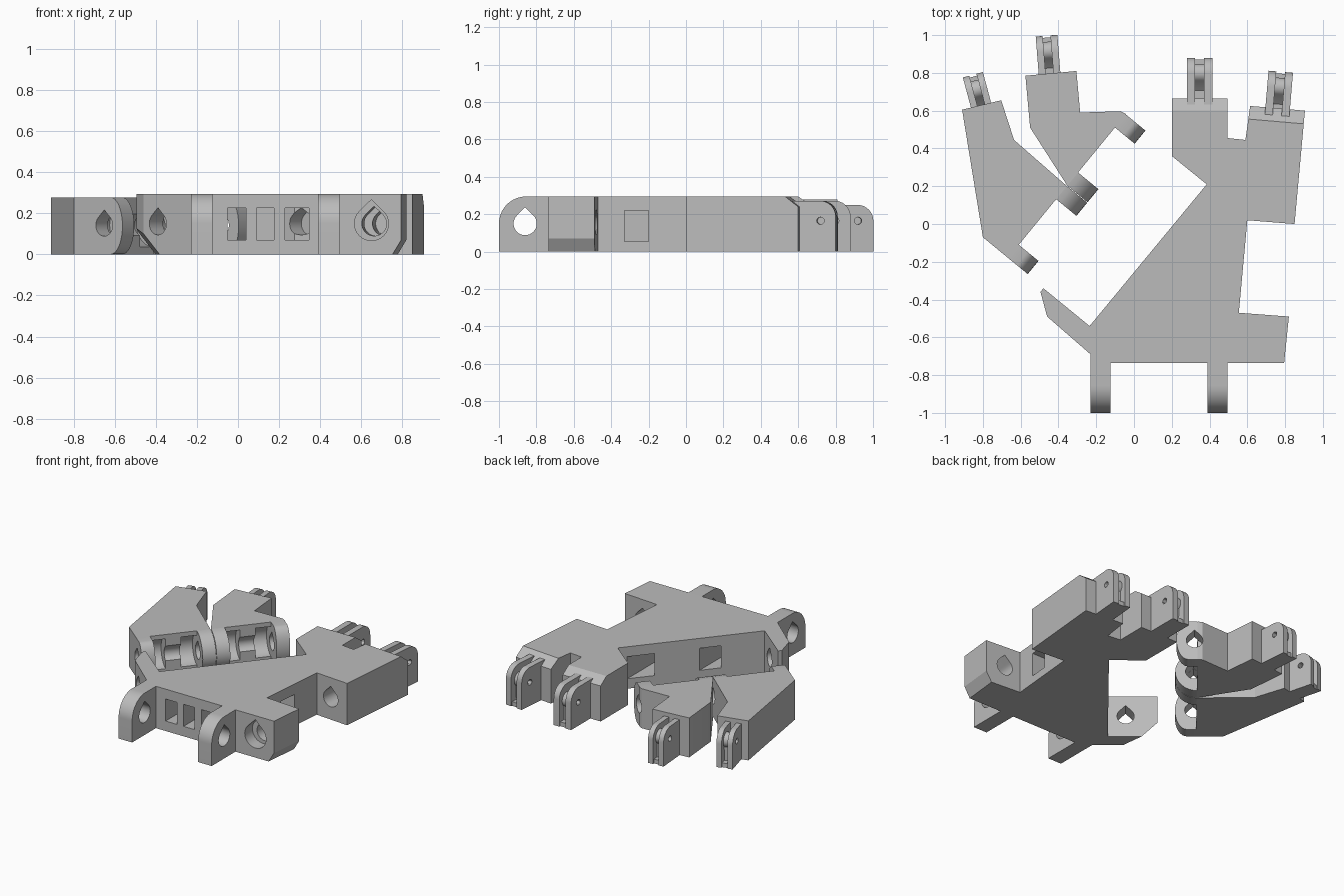
import bpy, bmesh, math
from mathutils import Vector as V

if "Cube" in bpy.data.objects:
    bpy.data.objects.remove(bpy.data.objects["Cube"])

grey = bpy.data.materials.new("plain grey")
grey.diffuse_color = (0.5, 0.5, 0.5, 1)
grey.use_nodes = True
grey.node_tree.nodes["Principled BSDF"].inputs["Base Color"].default_value = grey.diffuse_color
X, Y, Z = V((1, 0, 0)), V((0, 1, 0)), V((0, 0, 1))


def prism(name, pts, origin, a, b, d):
    """Polygon in the plane (a, b) at origin, extruded along d."""
    bm = bmesh.new()
    o, d = V(origin), V(d)
    low = [bm.verts.new(o + a * p[0] + b * p[1]) for p in pts]
    high = [bm.verts.new(v.co + d) for v in low]
    bm.faces.new(low)
    bm.faces.new(high)
    n = len(pts)
    for i in range(n):
        j = (i + 1) % n
        bm.faces.new((low[i], low[j], high[j], high[i]))
    bmesh.ops.recalc_face_normals(bm, faces=bm.faces)
    me = bpy.data.meshes.new(name)
    bm.to_mesh(me)
    bm.free()
    me.materials.append(grey)
    ob = bpy.data.objects.new(name, me)
    bpy.context.collection.objects.link(ob)
    return ob


def cut(ob, *cutters):
    for c in cutters:
        m = ob.modifiers.new("cut", 'BOOLEAN')
        m.operation, m.solver, m.object = 'DIFFERENCE', 'EXACT', c
        bpy.context.view_layer.objects.active = ob
        bpy.ops.object.modifier_apply(modifier=m.name)
        bpy.data.objects.remove(c)


def arc(cx, cz, rx, rz, a0, a1, n=16):
    return [(cx + rx * math.cos(math.radians(a0 + (a1 - a0) * i / n)),
             cz + rz * math.sin(math.radians(a0 + (a1 - a0) * i / n))) for i in range(n + 1)]


def drop(r):
    """Teardrop with its point upwards."""
    return arc(0, 0, r, r, 135, 405, 24) + [(0, r * 1.41)]


def rect(x0, x1, z0, z1):
    return [(x0, z0), (x1, z0), (x1, z1), (x0, z1)]


def bore(pts, origin, d):
    """Cutter running level along d, with its section upright."""
    d = V(d)
    return prism("bore", pts, origin, d.cross(Z).normalized(), Z, d)


def chamfer(p, q, out, w, h, z, up):
    """Wedge cutter along the edge p-q at height z."""
    p, q = V((*p, z)), V((*q, z))
    t = (q - p).normalized() * 0.02
    return prism("wedge", [(-2 * w, h), (w, -2 * h), (w, h)], p - t, V(out).normalized(),
                 Z * up, q - p + 2 * t)


# Palm plate
H = 0.295
u = V((0.634, 0.773, 0))     # hinge direction
v = V((0.773, -0.634, 0))    # away from the side sections
palm = prism("palm", [
    (-0.23, -0.735), (-0.23, -0.69), (-0.46, -0.49), (-0.495, -0.36), (-0.48, -0.34),
    (-0.235, -0.54), (0.385, 0.21), (0.2, 0.36), (0.2, 0.665), (0.495, 0.665),
    (0.495, 0.455), (0.59, 0.445), (0.615, 0.625), (0.905, 0.6), (0.85, 0),
    (0.6, 0.02), (0.555, -0.47), (0.82, -0.49), (0.795, -0.735)], (0, 0, 0), X, Y, Z * H)
cut(palm,
    # sloped finger ends and undercut edges
    chamfer((0.2, 0.665), (0.495, 0.665), Y, 0.065, 0.045, H, 1),
    chamfer((0.615, 0.625), (0.905, 0.6), (0.086, 1, 0), 0.07, 0.055, H, 1),
    chamfer((0.795, -0.735), (0.82, -0.49), (1, -0.1, 0), 0.042, 0.07, 0, -1),
    chamfer((-0.46, -0.49), (-0.48, -0.33), -v, 0.1, 0.1, 0, -1),
    # three square channels in the front, one in the right side
    bore(rect(-0.05, 0.04, 0.07, 0.225), (0, -0.8, 0), Y * 0.9),
    bore(rect(0.09, 0.175, 0.07, 0.225), (0, -0.8, 0), Y * 0.3),
    bore(rect(0.23, 0.345, 0.07, 0.225), (0, -0.8, 0), Y * 1.1),
    bore(rect(-0.065, 0.065, 0.055, 0.22), (0.65, -0.265, 0), X * -0.3),
    # stepped side hole and the matching hole in the finger base
    bore(drop(0.083), (0.65, -0.78, 0.15), (0, 0.13, 0)),
    bore(drop(0.06), (0.66, -0.7, 0.15), (0.02, 0.3, 0)),
    bore(drop(0.06), (0.71, -0.05, 0.15), (0.02, 0.25, 0)),
    # hinge holes
    bore(drop(0.055), V((-0.39, -0.55, 0.15)) - u * 0.08, u * 0.3),
    bore(drop(0.055), V((0.275, 0.26, 0.15)) - u * 0.12, u * 0.24))

# Wrist lugs at the front
for side, x in (("left", -0.23), ("right", 0.39)):
    lug = prism(side + "_wrist_lug", [(-0.735, 0), (-0.735, H)]
                + arc(-0.855, 0.15, 0.145, 0.145, 90, 180) + [(-1, 0)],
                (x, 0, 0), Y, Z, X * 0.105)
    cut(lug, bore(drop(0.062), (x - 0.05, -0.86, 0.15), X * 0.2))

# Two folding side sections, placed along the hinge line
O = V((-0.61, -0.11, 0))
T = 0.278


def at(du, dv=0.0, z=0.0):
    return O + u * du + v * dv + Z * z


def section(name, outer, u0, u1, end_tab, mid_tab):
    """Plate with its wall on the hinge line from u0 to u1, and two hinge tabs."""
    wall = [tuple(at(s)[:2]) for s in (u0, u1)]
    plate = prism(name + "_plate", wall + outer, (0, 0, 0), X, Y, Z * T)
    inner0 = min(end_tab, mid_tab) + 0.09
    inner1 = max(end_tab, mid_tab)
    third = (inner1 - inner0) / 3
    cut(plate,
        bore(arc(0, 0, 0.105, 0.105, 0, 345, 23), at(inner0, 0, 0.142), u * third),
        bore(arc(0, 0, 0.105, 0.105, 0, 345, 23), at(inner1 - third, 0, 0.142), u * third),
        bore(drop(0.053), at(u0 - 0.1, 0.02, 0.142), u * (u1 - u0 + 0.2)))
    for kind, s, prof in (
            ("end", end_tab, [(0, 0)] + arc(0.06, T / 2, 0.075, T / 2, -90, 90) + [(0, T)]),
            ("middle", mid_tab, arc(0, T / 2, 0.139, T / 2, -90, 90))):
        tab = prism(f"{name}_{kind}_tab", prof, at(s), v, Z, u * 0.09)
        cut(tab, bore(drop(0.053), at(s - 0.05, 0.02, 0.142), u * 0.2))


section("outer_section", [(-0.635, 0.445), (-0.703, 0.655), (-0.91, 0.605), (-0.8, -0.07)],
        -0.09, 0.402, -0.09, 0.312)
section("inner_section", [(-0.07, 0.597), (-0.285, 0.59), (-0.305, 0.81), (-0.575, 0.785),
                          (-0.55, 0.51)],
        0.405, 0.895, 0.803, 0.405)


# Knuckles: two cheeks with a rounded core between them
def knuckle(name, base, tip, width, top):
    base, tip = V((*base, 0)), V((*tip, 0))
    f = (tip - base).normalized()
    L = (tip - base).length
    side = f.cross(Z)
    cheek = width * 0.32
    r = 0.085
    prof = [(-0.03, 0), (L, 0)] + arc(L - r, top - r, r, r, 0, 90, 12) + [(-0.03, top)]
    pin = V(base) + f * (L - 0.082) + Z * 0.165
    for label, s in (("left", -width / 2), ("right", width / 2 - cheek)):
        ob = prism(f"{name}_{label}_cheek", prof, base + side * s, f, Z, side * cheek)
        hole = prism("pin_hole", arc(0, 0, 0.02, 0.02, 0, 330, 11), pin + side * (s - 0.05),
                     f, Z, side * (cheek + 0.1))
        cut(ob, hole)
    c = L - 0.082
    core = [(-0.03, 0), (L - 0.01, 0), (L - 0.01, 0.03), (c + 0.03, 0.03)] \
        + arc(c, 0.165, 0.05, 0.05, -50, 150, 14) + [(c - 0.09, 0.15), (-0.03, 0.15)]
    prism(name + "_core", core, base + side * (cheek - width / 2), f, Z,
          side * (width - 2 * cheek))


knuckle("first_knuckle", (-0.81, 0.63), (-0.853, 0.79), 0.11, 0.25)
knuckle("second_knuckle", (-0.447, 0.795), (-0.463, 0.997), 0.115, 0.25)
knuckle("third_knuckle", (0.347, 0.65), (0.347, 0.88), 0.135, 0.272)
knuckle("fourth_knuckle", (0.76, 0.605), (0.777, 0.806), 0.13, 0.272)

# Round parts smooth, edges sharp
bpy.ops.object.select_all(action='SELECT')
bpy.context.view_layer.objects.active = palm
bpy.ops.object.shade_smooth_by_angle(angle=math.radians(30))
